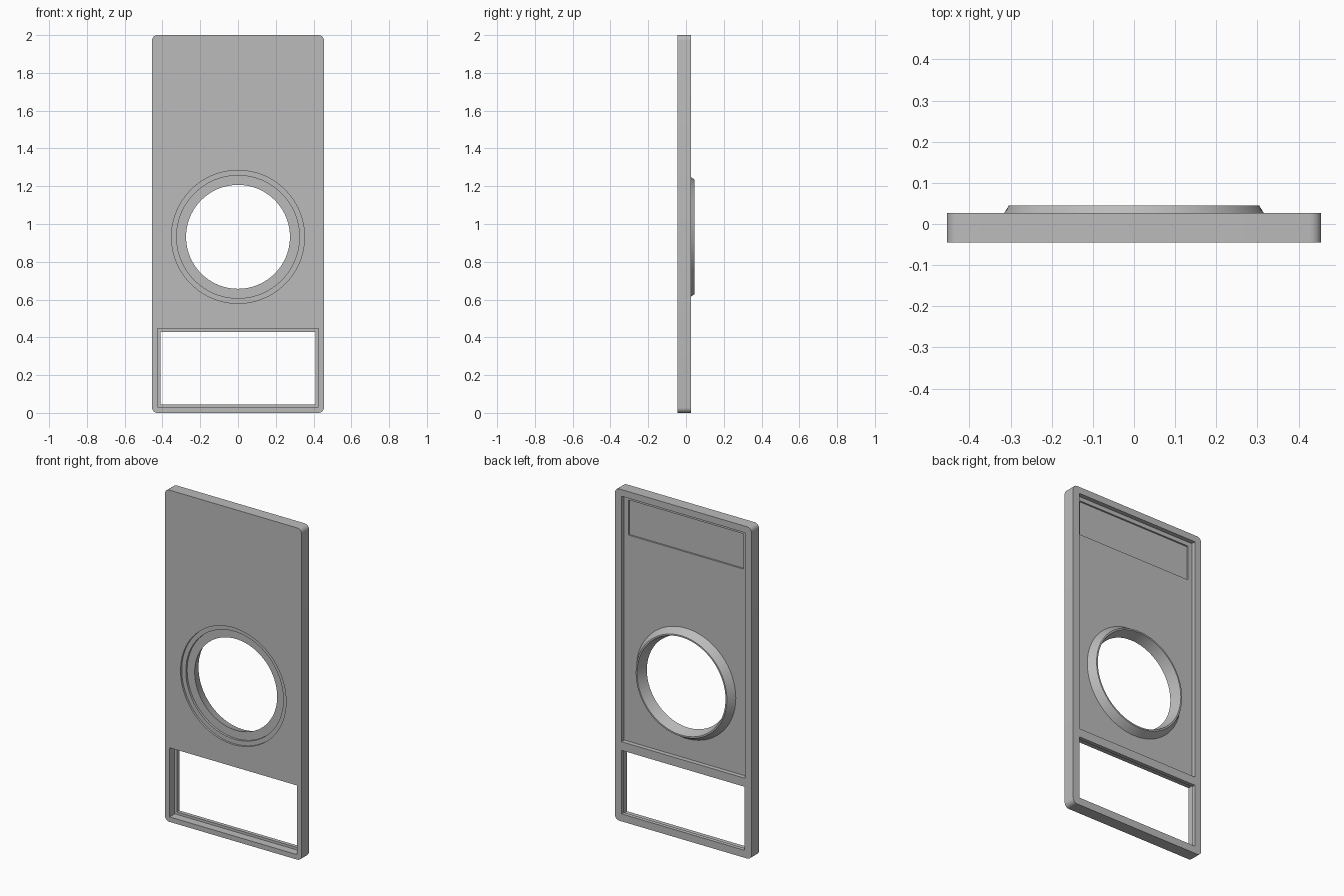
import bpy, bmesh
from math import sin, cos, tau, radians

if "Cube" in bpy.data.objects:
    bpy.data.objects.remove(bpy.data.objects["Cube"], do_unlink=True)

grey = bpy.data.materials.new("plain grey")
grey.use_nodes = True
grey.diffuse_color = (0.5, 0.5, 0.5, 1)
grey.node_tree.nodes["Principled BSDF"].inputs["Base Color"].default_value = (0.5, 0.5, 0.5, 1)

FRONT, FLOOR, BACK, RIM = -0.045, 0.0, 0.027, 0.045
HOLE_Z = 0.932


def finish(bm, name):
    bmesh.ops.recalc_face_normals(bm, faces=bm.faces)
    mesh = bpy.data.meshes.new(name)
    bm.to_mesh(mesh)
    bm.free()
    mesh.materials.append(grey)
    obj = bpy.data.objects.new(name, mesh)
    bpy.context.collection.objects.link(obj)
    return obj


def box(name, half_x, y0, y1, z0, z1, corner=0):
    """Block centred on x, with optional rounded corners along y."""
    bm = bmesh.new()
    bmesh.ops.create_cube(bm, size=1)
    for v in bm.verts:
        v.co = (v.co.x * 2 * half_x, y0 if v.co.y < 0 else y1, z0 if v.co.z < 0 else z1)
    if corner:
        edges = [e for e in bm.edges if abs(e.verts[0].co.y - e.verts[1].co.y) > 0.01]
        bmesh.ops.bevel(bm, geom=edges, offset=corner, segments=6, profile=0.5, affect='EDGES')
    return finish(bm, name)


def lathe(name, profile, closed, sides=96):
    """Turn (radius, y) points about the hole axis."""
    bm = bmesh.new()
    rings = [[bm.verts.new((r * cos(tau * i / sides), y, HOLE_Z + r * sin(tau * i / sides)))
              for i in range(sides)] for r, y in profile]
    pairs = list(zip(rings, rings[1:]))
    if closed:
        pairs.append((rings[-1], rings[0]))
    else:
        bm.faces.new(rings[0])
        bm.faces.new(rings[-1])
    for a, b in pairs:
        for i in range(sides):
            j = (i + 1) % sides
            bm.faces.new((a[i], a[j], b[j], b[i]))
    return finish(bm, name)


# Plate with rounded corners
plate = box("plate", 0.455, FRONT, BACK, 0, 2, 0.028)

# Cutters: back recess, label pocket, window with front rebate, stepped round hole
cutters = [
    box("back_recess_cutter", 0.412, FLOOR, 0.1, 0.48, 1.96),
    box("label_pocket_cutter", 0.385, FLOOR - 0.01, 0.1, 1.723, 1.935),
    box("window_cutter", 0.41, -0.1, 0.1, 0.045, 0.428),
    box("window_rebate_cutter", 0.425, -0.1, 0.004, 0.03, 0.447),
    lathe("hole_cutter", [(0.352, -0.1), (0.352, -0.033), (0.325, -0.033), (0.325, 0.1)], False),
]
for cutter in cutters:
    cutter.hide_render = True
    cutter.hide_set(True)
    mod = plate.modifiers.new(cutter.name, 'BOOLEAN')
    mod.operation = 'DIFFERENCE'
    mod.solver = 'EXACT'
    mod.object = cutter

# Apply the cuts and drop the helpers
bpy.context.view_layer.update()
cut = bpy.data.meshes.new_from_object(plate.evaluated_get(bpy.context.evaluated_depsgraph_get()))
plate.modifiers.clear()
plate.data = cut
for cutter in cutters:
    bpy.data.objects.remove(cutter, do_unlink=True)

# Tapered collar standing out of the back
collar = lathe("collar", [(0.275, -0.02), (0.325, -0.02), (0.325, FLOOR), (0.332, FLOOR),
                          (0.304, RIM), (0.295, RIM)], True)

for obj in (plate, collar):
    bpy.ops.object.select_all(action='DESELECT')
    obj.select_set(True)
    bpy.context.view_layer.objects.active = obj
    bpy.ops.object.shade_smooth_by_angle(angle=radians(25))
